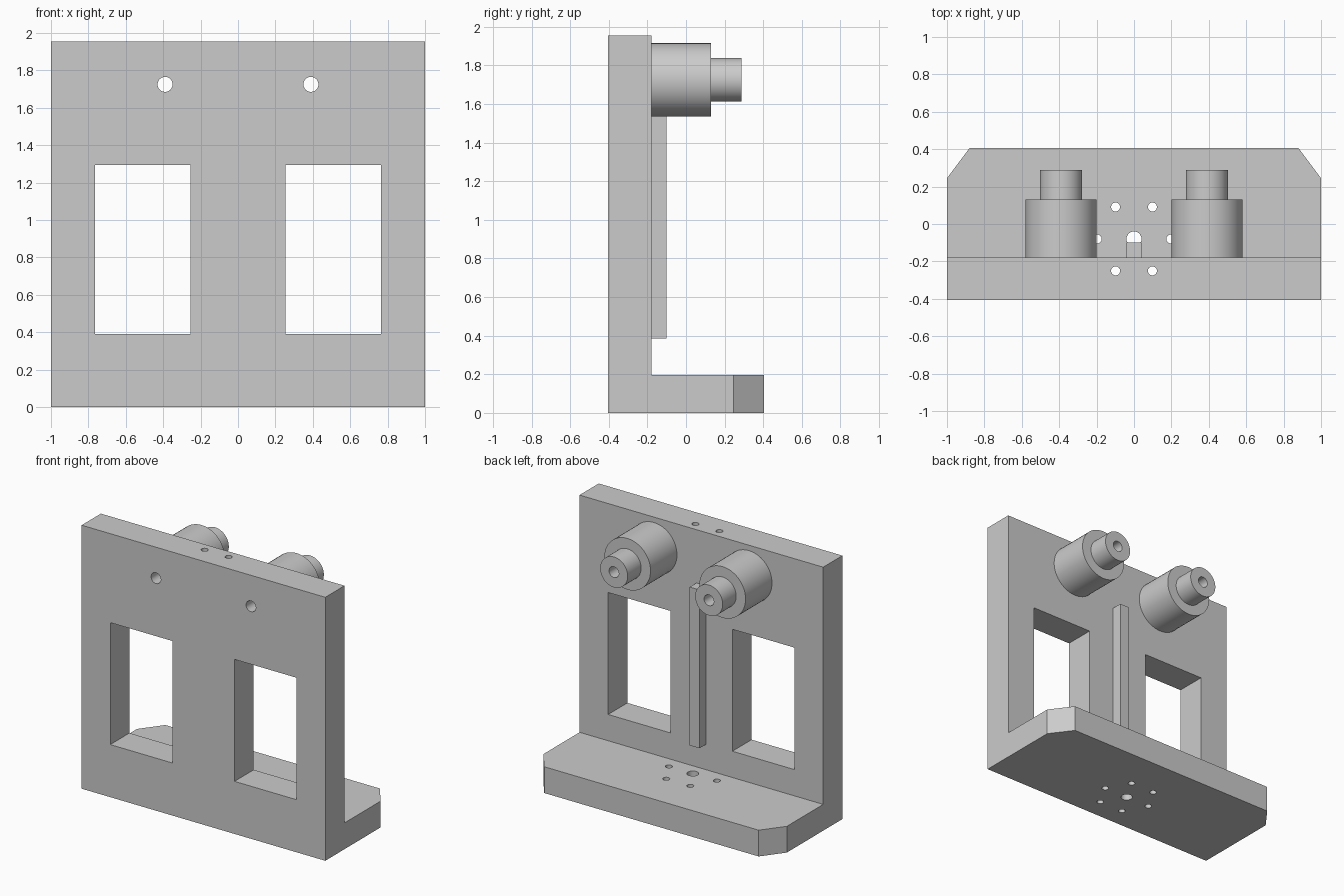
import bpy, bmesh, math
from mathutils import Matrix, Vector

cube = bpy.data.objects.get("Cube")
if cube:
    bpy.data.objects.remove(cube, do_unlink=True)

GREY = (0.6, 0.6, 0.6, 1)
mat = bpy.data.materials.new("machined grey")
mat.use_nodes = True
mat.diffuse_color = GREY
mat.node_tree.nodes["Principled BSDF"].inputs["Base Color"].default_value = GREY

FRONT, WALL_BACK, BASE_BACK = -0.405, -0.18, 0.405
HEIGHT, BASE_TOP = 1.955, 0.195
BOSS_X, BOSS_Z, BORE = 0.39, 1.725, 0.04
HOLE_Y = -0.08


def make_object(name, bm):
    bmesh.ops.recalc_face_normals(bm, faces=bm.faces)
    mesh = bpy.data.meshes.new(name)
    bm.to_mesh(mesh)
    bm.free()
    mesh.materials.append(mat)
    obj = bpy.data.objects.new(name, mesh)
    bpy.context.collection.objects.link(obj)
    return obj


def activate(obj):
    bpy.ops.object.select_all(action='DESELECT')
    obj.select_set(True)
    bpy.context.view_layer.objects.active = obj


def add_box(bm, low, high):
    low, high = Vector(low), Vector(high)
    matrix = Matrix.Translation((low + high) / 2) @ Matrix.Diagonal((*(high - low), 1))
    bmesh.ops.create_cube(bm, size=1, matrix=matrix)


def add_cylinder(bm, centre, radius, depth, rotation=Matrix()):
    bmesh.ops.create_cone(bm, cap_ends=True, segments=48, radius1=radius, radius2=radius,
                          depth=depth, matrix=Matrix.Translation(centre) @ rotation)


# L-shaped bracket extruded along x
bm = bmesh.new()
profile = [(FRONT, 0), (BASE_BACK, 0), (BASE_BACK, BASE_TOP),
           (WALL_BACK, BASE_TOP), (WALL_BACK, HEIGHT), (FRONT, HEIGHT)]
face = bm.faces.new([bm.verts.new((-1, y, z)) for y, z in profile])
extruded = bmesh.ops.extrude_face_region(bm, geom=[face])["geom"]
bmesh.ops.translate(bm, vec=(2, 0, 0),
                    verts=[v for v in extruded if isinstance(v, bmesh.types.BMVert)])
bmesh.ops.recalc_face_normals(bm, faces=bm.faces)

# Clipped rear corners of the base
for side in (-1, 1):
    bmesh.ops.bisect_plane(bm, geom=bm.verts[:] + bm.edges[:] + bm.faces[:],
                           plane_co=(side * 0.88, BASE_BACK, 0),
                           plane_no=(side * 0.16, 0.12, 0), clear_outer=True)
    bmesh.ops.holes_fill(bm, edges=[e for e in bm.edges if e.is_boundary], sides=0)
bracket = make_object("bracket", bm)

# Windows, bores and the bolt circle
bm = bmesh.new()
turn = Matrix.Rotation(math.pi / 2, 4, 'X')
for side in (-1, 1):
    xs = sorted((side * 0.255, side * 0.765))
    add_box(bm, (xs[0], -0.6, 0.39), (xs[1], 0, 1.295))
    add_cylinder(bm, (side * BOSS_X, -0.3, BOSS_Z), BORE, 0.6, turn)
add_cylinder(bm, (0, HOLE_Y, 1), BORE, 2.4)
for i in range(6):
    a = i * math.pi / 3
    add_cylinder(bm, (0.197 * math.cos(a), HOLE_Y + 0.197 * math.sin(a), 1), 0.024, 2.4)
cutter = make_object("hole_cutter", bm)
cutter.hide_render = True

cut = bracket.modifiers.new("holes", 'BOOLEAN')
cut.operation = 'DIFFERENCE'
cut.solver = 'EXACT'
cut.object = cutter
activate(bracket)
bpy.ops.object.modifier_apply(modifier=cut.name)
bpy.data.objects.remove(cutter, do_unlink=True)
bpy.ops.object.shade_smooth_by_angle(angle=math.radians(30))

# Stepped hollow bosses, revolved around the bore axis
for side, name in ((-1, "right_boss"), (1, "left_boss")):
    bm = bmesh.new()
    steps = [(BORE, WALL_BACK), (0.19, WALL_BACK), (0.19, 0.13),
             (0.113, 0.13), (0.113, 0.288), (BORE, 0.288)]
    x = side * BOSS_X
    verts = [bm.verts.new((x + r, y, BOSS_Z)) for r, y in steps]
    edges = [bm.edges.new((verts[i - 1], verts[i])) for i in range(len(verts))]
    bmesh.ops.spin(bm, geom=verts + edges, cent=(x, 0, BOSS_Z), axis=(0, 1, 0),
                   angle=math.tau, steps=48, use_merge=True)
    bmesh.ops.remove_doubles(bm, verts=bm.verts, dist=0.0001)
    activate(make_object(name, bm))
    bpy.ops.object.shade_smooth_by_angle(angle=math.radians(30))

# Upright rib between the windows
bm = bmesh.new()
add_box(bm, (-0.04, WALL_BACK, 0.385), (0.04, -0.1, 1.56))
make_object("centre_rib", bm)
